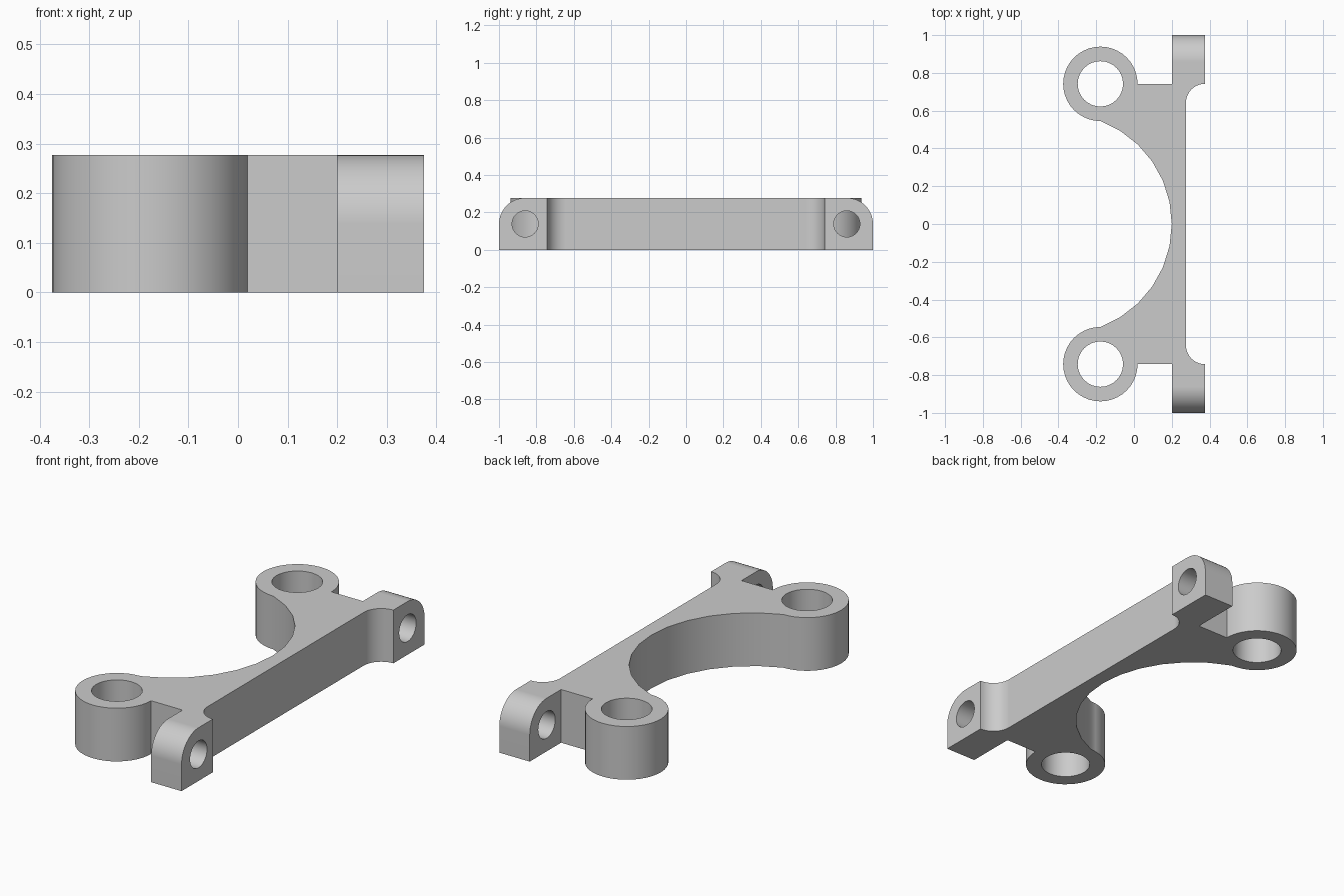
import bpy, bmesh
from math import radians, cos, sin, pi
from mathutils import Matrix

cube = bpy.data.objects.get("Cube")
if cube:
    bpy.data.objects.remove(cube, do_unlink=True)

HEIGHT = 0.277
HALF_X = 0.375
RING_X, RING_Y, RING_R, BORE_R = -0.178, 0.742, 0.197, 0.12
INNER_X, BAR_X = 0.2, 0.275        # inner and outer faces of the bar
FILLET = HALF_X - BAR_X
PIN_Y, PIN_R = 0.86, 0.07
ARC_X, ARC_R = -0.382, 0.582       # large scooped arc

grey = bpy.data.materials.new("plain grey")
grey.use_nodes = True
color = (0.6, 0.6, 0.6, 1)
grey.diffuse_color = color
grey.node_tree.nodes["Principled BSDF"].inputs["Base Color"].default_value = color


def arc(cx, cy, r, start, end, steps):
    angles = [radians(start + (end - start) * i / steps) for i in range(steps + 1)]
    return [(cx + r * cos(a), cy + r * sin(a)) for a in angles]


def make_object(name, bm):
    mesh = bpy.data.meshes.new(name)
    bm.to_mesh(mesh)
    bm.free()
    obj = bpy.data.objects.new(name, mesh)
    bpy.context.collection.objects.link(obj)
    mesh.materials.append(grey)
    return obj


def drill(target, location, radius, along_x):
    """Cut a round through-hole along x or z."""
    bm = bmesh.new()
    turn = Matrix.Rotation(pi / 2, 4, "Y") if along_x else Matrix()
    bmesh.ops.create_cone(bm, cap_ends=True, segments=32, radius1=radius,
                          radius2=radius, depth=0.5,
                          matrix=Matrix.Translation(location) @ turn)
    cutter = make_object("hole_cutter", bm)
    cutter.hide_render = True
    mod = target.modifiers.new("hole", "BOOLEAN")
    mod.operation, mod.solver, mod.object = "DIFFERENCE", "EXACT", cutter
    bpy.context.view_layer.objects.active = target
    bpy.ops.object.modifier_apply(modifier=mod.name)
    bpy.data.objects.remove(cutter, do_unlink=True)


# Half outline: scoop, ring, web, lug and fillet
half = arc(ARC_X, 0, ARC_R, 0, 69.5, 6)[:-1]
half += arc(RING_X, RING_Y, RING_R, -90, -360, 30)
half += [(INNER_X, RING_Y), (INNER_X, 1), (HALF_X, 1)]
half += arc(HALF_X, RING_Y - FILLET, FILLET, 90, 180, 10)
outline = half + [(x, -y) for x, y in reversed(half[1:])]

# Extruded bracket body
bm = bmesh.new()
base = bm.faces.new([bm.verts.new((x, y, 0)) for x, y in outline])
top = bmesh.ops.extrude_face_region(bm, geom=[base])["geom"]
bmesh.ops.translate(bm, vec=(0, 0, HEIGHT),
                    verts=[v for v in top if isinstance(v, bmesh.types.BMVert)])
bmesh.ops.recalc_face_normals(bm, faces=bm.faces)

# Rounded upper ends of the lugs
ends = [e for e in bm.edges
        if all(abs(v.co.y) > 0.99 and v.co.z > 0.2 for v in e.verts)]
bmesh.ops.bevel(bm, geom=ends, offset=0.139, offset_type="OFFSET",
                segments=12, profile=0.5, affect="EDGES")
bracket = make_object("bracket", bm)

# Ring bores and lug pin holes
for side in (-1, 1):
    drill(bracket, (RING_X, side * RING_Y, HEIGHT / 2), BORE_R, False)
    drill(bracket, (0.29, side * PIN_Y, HEIGHT / 2), PIN_R, True)

# Smooth curved walls, crisp edges
bpy.ops.object.select_all(action="DESELECT")
bracket.select_set(True)
bpy.context.view_layer.objects.active = bracket
bpy.ops.object.shade_smooth_by_angle(angle=radians(25))
normals = bracket.modifiers.new("flat_faces", "WEIGHTED_NORMAL")
normals.keep_sharp = True
